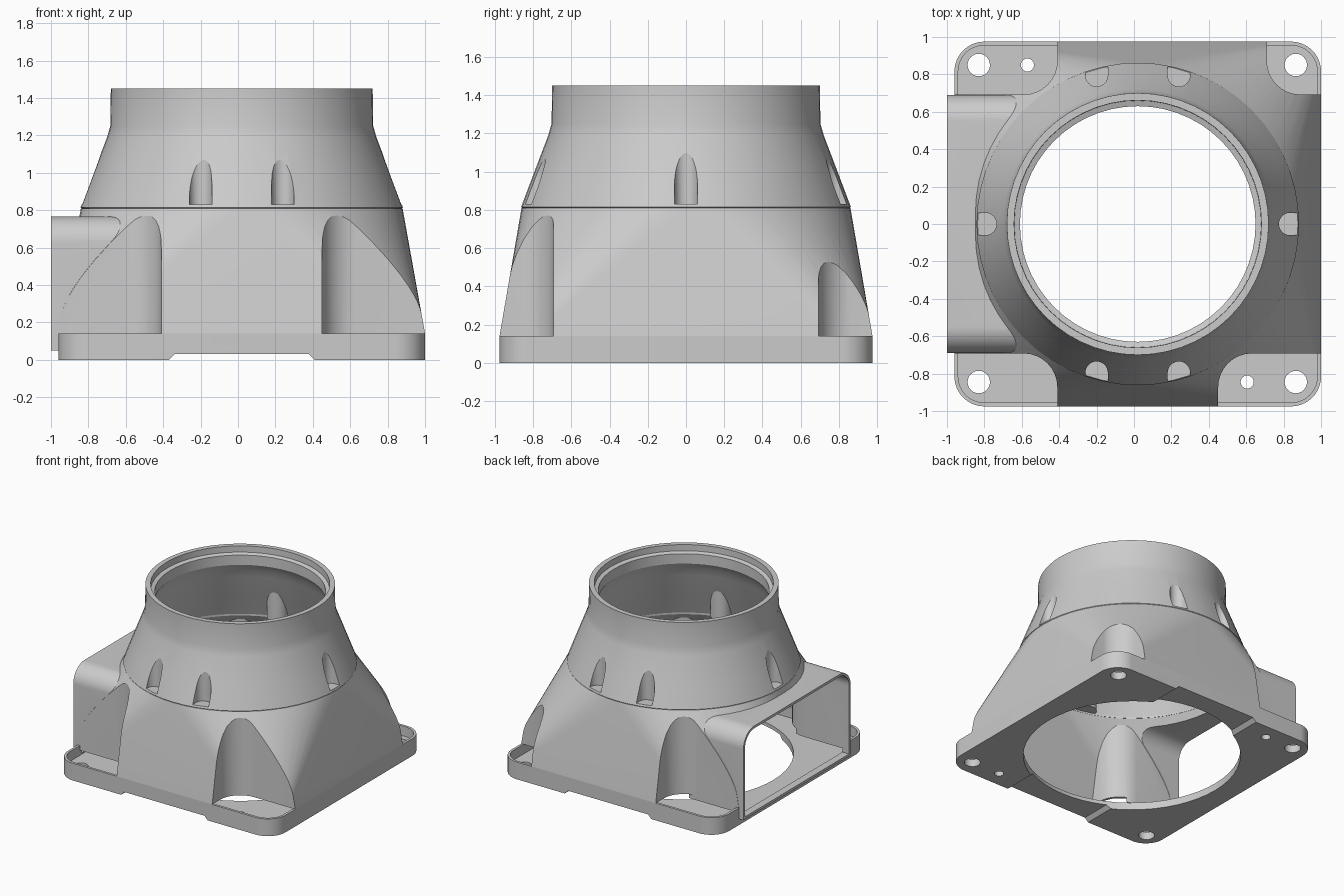
import bpy, bmesh
from math import sin, cos, pi
from mathutils import Vector, Matrix

if "Cube" in bpy.data.objects:
    bpy.data.objects.remove(bpy.data.objects["Cube"])

CX = 0.02      # centre of the round parts
T = 0.02       # wall thickness


def rrect(x0, x1, y0, y1, radii, z, n=14):
    """Loop of a rounded rectangle; radii go from (+x,+y) anticlockwise."""
    if not isinstance(radii, tuple):
        radii = (radii,) * 4
    pts = []
    for k, r in enumerate(radii):
        cx = x1 - r if k in (0, 3) else x0 + r
        cy = y1 - r if k in (0, 1) else y0 + r
        for i in range(n + 1):
            a = pi / 2 * (k + i / n)
            pts.append(Vector((cx + r * cos(a), cy + r * sin(a), z)))
    return pts


def circle(r, z, x=CX, y=0.0, n=14):
    return rrect(x - r, x + r, y - r, y + r, r, z, n)


def loft(name, loops, matrix=None):
    """Closed solid skinned through matching loops."""
    bm = bmesh.new()
    rings = [[bm.verts.new(p) for p in loop] for loop in loops]
    for a, b in zip(rings, rings[1:]):
        for i in range(len(a)):
            j = (i + 1) % len(a)
            bm.faces.new((a[i], a[j], b[j], b[i]))
    bm.faces.new(rings[0][::-1])
    bm.faces.new(rings[-1])
    bmesh.ops.remove_doubles(bm, verts=bm.verts, dist=1e-5)
    bmesh.ops.recalc_face_normals(bm, faces=bm.faces)
    if matrix:
        bm.transform(matrix)
    me = bpy.data.meshes.new(name)
    bm.to_mesh(me)
    bm.free()
    ob = bpy.data.objects.new(name, me)
    bpy.context.collection.objects.link(ob)
    return ob


def prism(x0, x1, y0, y1, r, z0, z1):
    return loft("cutter", [rrect(x0, x1, y0, y1, r, z, 8) for z in (z0, z1)])


def combine(ob, others, op='DIFFERENCE'):
    for other in others:
        m = ob.modifiers.new("cut", 'BOOLEAN')
        m.object, m.operation, m.solver = other, op, 'EXACT'
        bpy.context.view_layer.objects.active = ob
        bpy.ops.object.modifier_apply(modifier=m.name)
        bpy.data.objects.remove(other)
    return ob


def smooth(ob):
    bpy.ops.object.select_all(action='DESELECT')
    ob.select_set(True)
    bpy.context.view_layer.objects.active = ob
    bpy.ops.object.shade_smooth_by_angle(angle=pi / 9)


def square(z, inset=0.0):
    return rrect(-0.96 + inset, 1 - inset, -0.975 + inset, 0.975 - inset, 0.16 - inset, z)


def duct_solid(x0, inset, bottom):
    """Side duct with rounded top corners, running along x."""
    r = 0.14 - inset
    to_x = Matrix(((0, 0, 1, 0), (1, 0, 0, 0), (0, 1, 0, 0), (0, 0, 0, 1)))
    h = 0.69 - inset
    return loft("duct", [rrect(-h, h, bottom, 0.765 - inset, (r, r, 0, 0), x)
                         for x in (x0, -0.3)], to_x)


def scoops(g):
    """Corner clearances above the screw holes, grown by g."""
    out = []
    for x, sx, sy in ((0.45, 1, -1), (0.71, 1, 1), (-0.41, -1, -1), (-0.41, -1, 1)):
        xs = sorted((x - sx * g, sx * 2.0))
        ys = sorted((sy * (0.692 - g), sy * 2.0))
        out.append(prism(*xs, *ys, 0.18 + g, 0.1, 1.2))
    return out


def pockets(g):
    """Six upright finger pockets round the collar, grown by g."""
    w, z0 = 0.06 + g, 0.83 - g * 0.7
    out = []
    for x in (-0.2, 0.24):
        out.append(prism(x - w, x + w, -1.2, -0.735 + g, w, z0, 1.2))
        out.append(prism(x - w, x + w, 0.735 - g, 1.2, w, z0, 1.2))
    out.append(prism(CX - 1.2, CX - 0.755 + g, -w, w, w, z0, 1.2))
    out.append(prism(CX + 0.755 - g, CX + 1.2, -w, w, w, z0, 1.2))
    return out


# Square-to-round body shell with side duct and corner scoops
body = loft("body_shell", [square(0.14), circle(0.86, 0.81)])
combine(body, [duct_solid(-1.0, 0.0, 0.05)], 'UNION')
combine(body, scoops(0.0))
cavity = loft("cavity", [square(-0.1, T), square(0.14, T),
                         circle(0.86 - T, 0.80), circle(0.86 - T, 0.9)])
combine(cavity, [duct_solid(-1.2, T, 0.07)], 'UNION')
combine(cavity, scoops(T))
combine(body, [cavity])

# Base pan: floor, rim, round opening, screw holes and shallow groove
base = loft("base_pan", [square(0.0), square(0.14)])
cuts = [loft("cutter", [square(0.06, T), square(0.3, T)]),
        loft("cutter", [circle(0.81, z) for z in (-0.2, 0.3)]),
        prism(-2, -0.9, -0.67, 0.67, 0, 0.065, 0.3),
        loft("cutter", [rrect(CX - h, CX + h, -2, 2, 0, z, 1)
                        for h, z in ((0.42, -0.03), (0.385, 0.005), (0.36, 0.03))])]
holes = [(x, y, 0.06) for x in (-0.83, 0.865) for y in (-0.845, 0.85)]
holes += [(-0.57, 0.85, 0.035), (0.605, -0.845, 0.035)]
cuts += [loft("cutter", [circle(r, z, x, y, 6) for z in (-0.2, 0.3)]) for x, y, r in holes]
combine(base, cuts)

# Tapered collar with upright neck and inner ledge
collar = loft("collar", [circle(r, z) for r, z in (
    (0.85, 0.803), (0.862, 0.815), (0.80, 0.98), (0.72, 1.19), (0.703, 1.25), (0.70, 1.45))])
combine(collar, pockets(0.0))
bore = loft("bore", [circle(r, z) for r, z in (
    (0.838, 0.7), (0.838, 0.815), (0.775, 0.98), (0.69, 1.19), (0.67, 1.25),
    (0.63, 1.31), (0.63, 1.39), (0.66, 1.40), (0.665, 1.6))])
combine(bore, pockets(T))
combine(collar, [bore])

for ob in (body, base, collar):
    smooth(ob)
